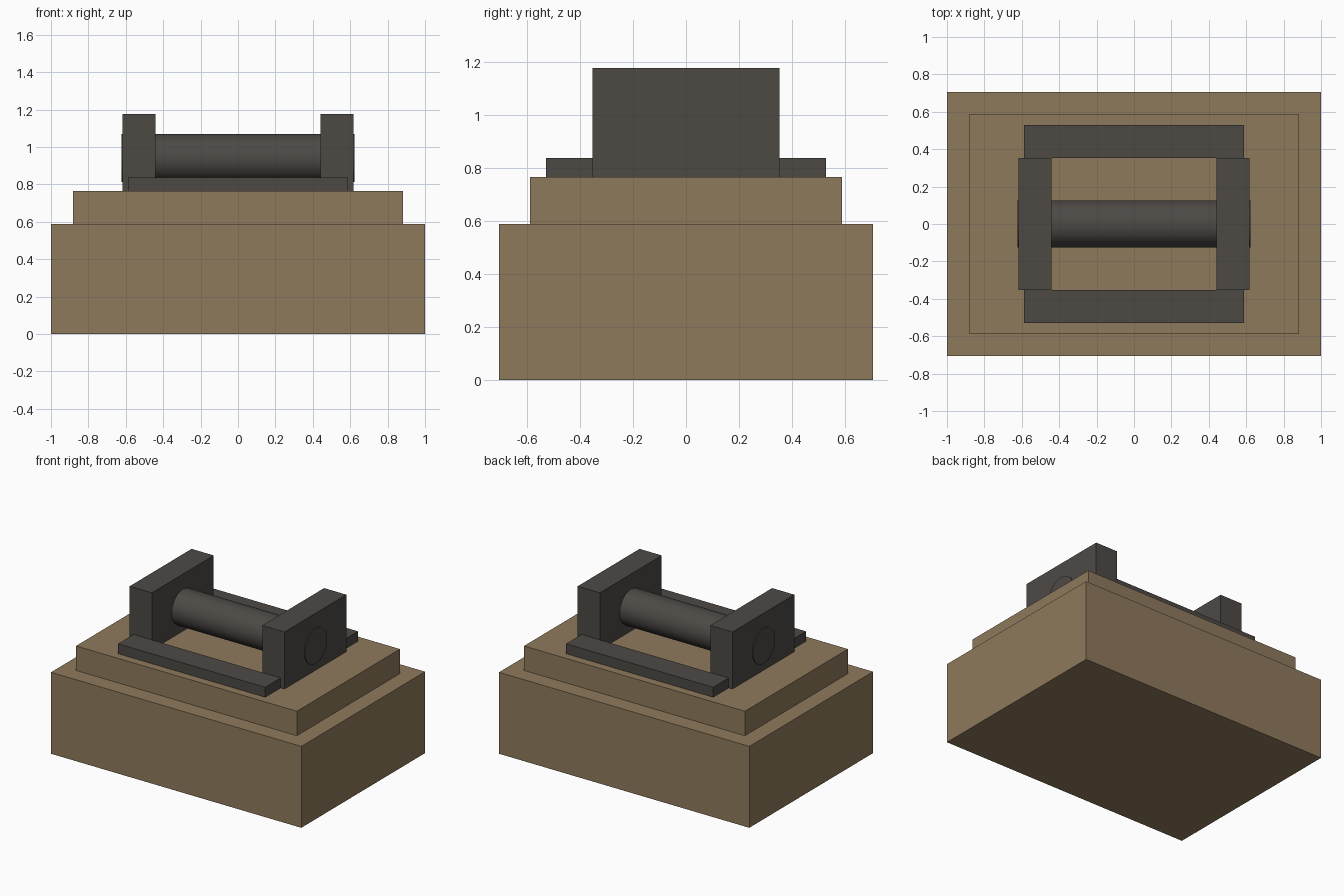
import bpy, bmesh, math
from mathutils import Matrix

if "Cube" in bpy.data.objects:
    bpy.data.objects.remove(bpy.data.objects["Cube"])


def material(name, rgb):
    m = bpy.data.materials.new(name)
    m.diffuse_color = (*rgb, 1.0)
    m.use_nodes = True
    m.node_tree.nodes["Principled BSDF"].inputs["Base Color"].default_value = m.diffuse_color
    return m


wood = material("tan_wood", (0.275, 0.195, 0.107))
iron = material("dark_iron", (0.075, 0.067, 0.060))


def finish(bm, name, mat):
    mesh = bpy.data.meshes.new(name)
    bm.to_mesh(mesh)
    bm.free()
    mesh.materials.append(mat)
    obj = bpy.data.objects.new(name, mesh)
    bpy.context.collection.objects.link(obj)
    return obj


def box(name, x, y, z, mat):
    """Box from (min, max) ranges on each axis."""
    bm = bmesh.new()
    bmesh.ops.create_cube(bm, size=1)
    for v in bm.verts:
        for i, (lo, hi) in enumerate((x, y, z)):
            v.co[i] = hi if v.co[i] > 0 else lo
    return finish(bm, name, mat)


# Stepped base
box("base_block", (-1, 1), (-0.706, 0.706), (0, 0.588), wood)
box("upper_step", (-0.882, 0.882), (-0.588, 0.588), (0.588, 0.765), wood)

# Mirrored pairs: low rails front and back, tall cheeks left and right
for s, rail, cheek in ((-1, "front_rail", "left_cheek"), (1, "back_rail", "right_cheek")):
    box(rail, (-0.588, 0.588), sorted((s * 0.353, s * 0.529)), (0.765, 0.837), iron)
    box(cheek, sorted((s * 0.441, s * 0.618)), (-0.353, 0.353), (0.765, 1.177), iron)

# Roller through both cheeks, ends standing slightly proud
bm = bmesh.new()
bmesh.ops.create_cone(bm, cap_ends=True, segments=14, radius1=0.1285, radius2=0.1285, depth=1.247)
bmesh.ops.rotate(bm, verts=bm.verts, matrix=Matrix.Rotation(math.pi / 2, 3, 'Y'))
top = max(bm.verts, key=lambda v: v.co.z).co
bmesh.ops.rotate(bm, verts=bm.verts, matrix=Matrix.Rotation(math.atan2(top.y, top.z), 3, 'X'))
bmesh.ops.translate(bm, verts=bm.verts, vec=(0, 0, 0.942))
roller = finish(bm, "roller", iron)
bpy.context.view_layer.objects.active = roller
roller.select_set(True)
bpy.ops.object.shade_smooth_by_angle(angle=math.radians(40))
